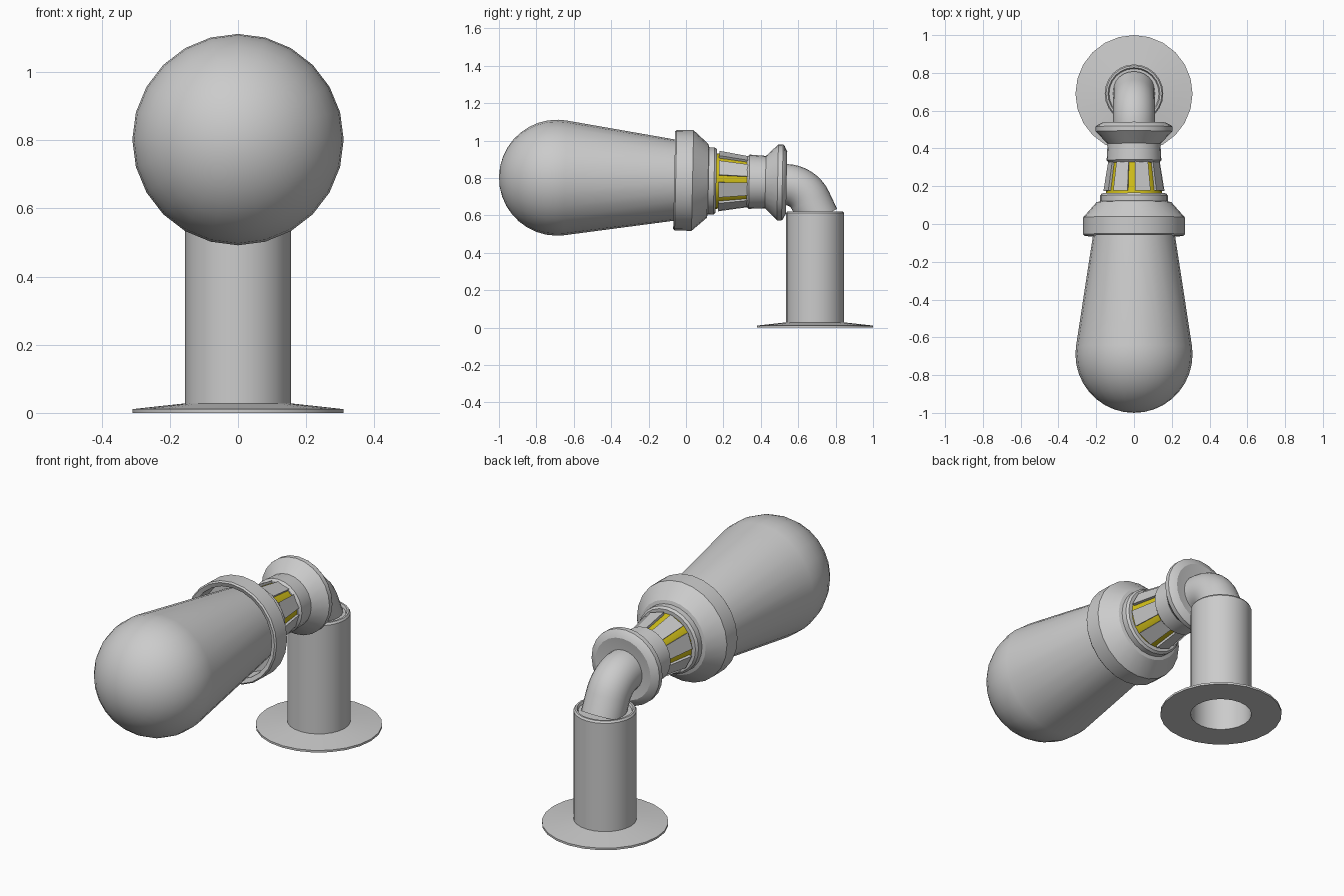
import bpy, bmesh
from math import sin, cos, pi, radians
from mathutils import Matrix, Vector

if "Cube" in bpy.data.objects:
    bpy.data.objects.remove(bpy.data.objects["Cube"])

SIDES = 24
TILT = -0.021                      # slight upward tilt of the lamp head
HEAD = Matrix.Translation((0, 0, 0.787)) @ Matrix.Rotation(TILT, 4, 'X')
POLE = Matrix.Translation((0, 0.69, 0)) @ Matrix.Rotation(pi / 2, 4, 'X')

yellow = bpy.data.materials.new("yellow")
yellow.diffuse_color = (0.65, 0.53, 0.01, 1)
yellow.use_nodes = True
yellow.node_tree.nodes["Principled BSDF"].inputs["Base Color"].default_value = yellow.diffuse_color


def finish(name, bm, matrix=Matrix(), mat=None):
    bmesh.ops.remove_doubles(bm, verts=bm.verts, dist=1e-5)
    bm.transform(matrix)
    bmesh.ops.recalc_face_normals(bm, faces=bm.faces)
    me = bpy.data.meshes.new(name)
    bm.to_mesh(me)
    bm.free()
    ob = bpy.data.objects.new(name, me)
    bpy.context.collection.objects.link(ob)
    if mat:
        me.materials.append(mat)
    bpy.ops.object.select_all(action='DESELECT')
    ob.select_set(True)
    bpy.context.view_layer.objects.active = ob
    bpy.ops.object.shade_smooth_by_angle(angle=radians(30))
    return ob


def skin(bm, rings):
    for a, b in zip(rings, rings[1:]):
        n = len(a)
        for i in range(n):
            bm.faces.new((a[i], a[(i + 1) % n], b[(i + 1) % n], b[i]))


def lathe(name, profile, matrix=HEAD, mat=None, closed=False):
    """Revolve (y, radius) points about the local y axis."""
    bm = bmesh.new()
    rings = [[bm.verts.new((r * cos(2 * pi * i / SIDES), y, r * sin(2 * pi * i / SIDES)))
              for i in range(SIDES)] for y, r in profile]
    if closed:
        rings.append(rings[0])
    skin(bm, rings)
    # clean up collapsed pole faces
    bmesh.ops.dissolve_degenerate(bm, dist=1e-5, edges=bm.edges)
    return finish(name, bm, matrix, mat)


# Bulb: round nose running into a straight taper
nose = [(-0.69 - 0.31 * cos(radians(t)), 0.31 * sin(radians(t)))
        for t in (0, 10, 20, 30, 40, 50, 60, 70, 80, 90, 98)]
lathe("bulb", nose + [(-0.06, 0.217), (0.03, 0.203), (0.03, 0)])

# Collar cup holding the bulb
lathe("collar", [(0.03, 0.0), (0.03, 0.235), (-0.055, 0.24), (-0.063, 0.262), (-0.055, 0.269),
                 (0.035, 0.269), (0.043, 0.262), (0.115, 0.198), (0.12, 0.18),
                 (0.15, 0.18), (0.162, 0.17), (0.162, 0)])

# Yellow core seen through the slots between grey plates
lathe("yellow_core", [(0.155, 0.15), (0.335, 0.124)], mat=yellow)
bm = bmesh.new()
for k in range(8):
    mid = radians(5 + 22.5 + 45 * k)
    half = radians(15.3)
    quads = []
    for inset in (0.0, 0.025):
        quads.append([bm.verts.new(((r - inset) * cos(a), y, (r - inset) * sin(a)))
                      for y, r, a in ((0.175, 0.162, mid - half), (0.175, 0.162, mid + half),
                                      (0.335, 0.136, mid + half), (0.335, 0.136, mid - half))])
    skin(bm, quads)
    bm.faces.new(quads[0])
    bm.faces.new(quads[1])
finish("slot_plates", bm, HEAD)

# Socket with flared rear flange
lathe("socket", [(0.325, 0), (0.325, 0.132), (0.338, 0.145), (0.425, 0.14), (0.485, 0.198),
                 (0.49, 0.203), (0.515, 0.203), (0.522, 0.198), (0.538, 0.165), (0.53, 0.1),
                 (0.53, 0)])

# Elbow pipe: arc then short straight into the pole
R, END = 0.15, radians(65)
path = [(0.50, 0.765, 0)]
for i in range(9):
    a = END * i / 8
    path.append((0.53 + R * sin(a), 0.765 - R * (1 - cos(a)), a))
y, z, a = path[-1]
path.append((y + 0.1 * cos(a), z - 0.1 * sin(a), a))
bm = bmesh.new()
rings = []
for y, z, a in path:
    up = Vector((0, sin(a), cos(a)))
    rings.append([bm.verts.new(Vector((0, y, z)) + 0.11 * (
        cos(2 * pi * i / SIDES) * Vector((1, 0, 0)) + sin(2 * pi * i / SIDES) * up))
        for i in range(SIDES)])
skin(bm, rings)
finish("elbow_pipe", bm)

# Pole: open at the bottom, bevelled rim on top
lathe("pole", [(0, 0.155), (-0.612, 0.155), (-0.622, 0.148), (-0.622, 0.138), (-0.61, 0.132),
               (-0.61, 0)], Matrix.Translation((0, 0.69, 0)) @ Matrix.Rotation(-pi / 2, 4, 'X')
      @ Matrix.Scale(-1, 4, (0, 1, 0)) @ Matrix.Scale(-1, 4, (0, 1, 0)))

# Base flange
lathe("base_flange", [(0, 0.155), (0, 0.31), (0.011, 0.31), (0.028, 0.155)], POLE)
